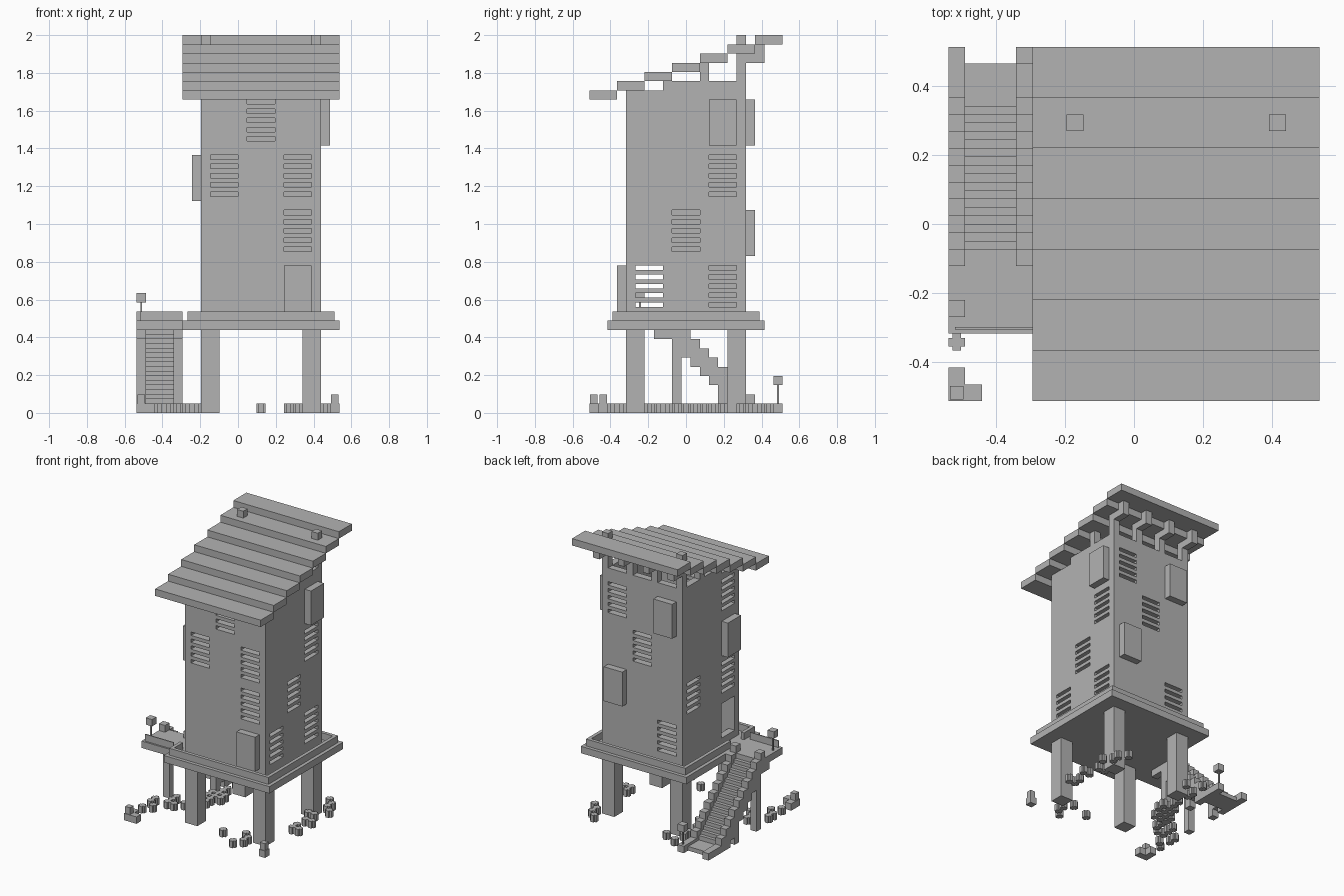
import bpy, bmesh, random
from mathutils import Vector

if "Cube" in bpy.data.objects:
    bpy.data.objects.remove(bpy.data.objects["Cube"])

U = 2 / 41                       # one block of the building grid
ORIGIN = Vector((11, 10.5, 0))   # grid point that sits on the world origin

grey = bpy.data.materials.new("plain_grey")
grey.use_nodes = True
grey.diffuse_color = (0.45, 0.45, 0.45, 1)
grey.node_tree.nodes["Principled BSDF"].inputs["Base Color"].default_value = (0.45, 0.45, 0.45, 1)


def boxes(name, spans):
    """One object from boxes given as (x range, y range, z range) in grid blocks."""
    bm = bmesh.new()
    for span in spans:
        lo = Vector([r[0] for r in span])
        hi = Vector([r[1] for r in span])
        for v in bmesh.ops.create_cube(bm, size=1)["verts"]:
            p = Vector([l + (h - l) * (c + 0.5) for l, h, c in zip(lo, hi, v.co)])
            v.co = (p - ORIGIN) * U
    mesh = bpy.data.meshes.new(name)
    bm.to_mesh(mesh)
    bm.free()
    mesh.materials.append(grey)
    obj = bpy.data.objects.new(name, mesh)
    bpy.context.collection.objects.link(obj)
    return obj


def cut(obj, cutter):
    """Subtract a cutter and throw it away."""
    mod = obj.modifiers.new("cut", "BOOLEAN")
    mod.operation, mod.solver, mod.object = "DIFFERENCE", "EXACT", cutter
    cutter.hide_render = True
    graph = bpy.context.evaluated_depsgraph_get()
    mesh = bpy.data.meshes.new_from_object(obj.evaluated_get(graph))
    obj.modifiers.clear()
    obj.data = mesh
    bpy.data.objects.remove(cutter)


# Tower: each wall is a grid of 3 columns by 4 rows of louvres or panels
BODY_X, BODY_Y = (7, 20), (4, 17)


def cell(wall, col, near, far):
    """x and y ranges of a wall cell, from depth near to depth far outside the wall."""
    along = 4 * col + 1
    xs = (BODY_X[0] + along, BODY_X[0] + along + 3)
    ys = (BODY_Y[0] + along, BODY_Y[0] + along + 3)
    return {"front": (xs, (BODY_Y[0] - far, BODY_Y[0] - near)),
            "back": (xs, (BODY_Y[1] + near, BODY_Y[1] + far)),
            "left": ((BODY_X[1] + near, BODY_X[1] + far), ys),
            "right": ((BODY_X[0] - far, BODY_X[0] - near), ys)}[wall]


LOUVRES = {"front": [(2, 1), (0, 2), (2, 2), (1, 3)],
           "left": [(0, 0), (2, 0), (1, 1), (2, 2)],
           "back": [(0, 0), (1, 2), (2, 3)],
           "right": [(0, 1), (2, 1), (0, 3)]}
PANELS = {"front_door": ("front", 2, 0), "left_shutter": ("left", 2, 3),
          "back_shutter_low": ("back", 2, 1), "back_shutter_high": ("back", 0, 3),
          "right_shutter": ("right", 0, 2)}

tower = boxes("tower_walls", [(BODY_X, BODY_Y, (10, 35))])
cut(tower, boxes("hollow", [((8, 19), (5, 16), (9, 36))]))
holes = [(*cell(wall, col, -1.3, 0.3), (11.5 + 6 * row + i, 12 + 6 * row + i))
         for wall, cells in LOUVRES.items() for col, row in cells for i in range(5)]
holes.append((*cell("right", 0, -1.3, 0.3), (11, 16)))     # open doorway
cut(tower, boxes("openings", holes))

for name, (wall, col, row) in PANELS.items():
    boxes(name, [(*cell(wall, col, 0, 1), (11 + 6 * row, 16 + 6 * row))])

# Roof of overlapping plank steps
for i in range(7):
    boxes(f"roof_plank_{i + 1}", [((5, 22), (3 * i, 3 * i + 3), (34 + i, 35 + i))])

# Posts and rails between the wall top and the roof
posts, rails, brackets = [], [], []
for x in (7, 19):
    posts.append(((x, x + 1), (16, 17), (35, 41)))
    posts.append(((x, x + 1), (12, 13), (35, 38)))
    posts.append(((x, x + 1), (8, 9), (35, 36)))
    rails += [((x, x + 1), (y, y + 3), (35, 36)) for y in (9, 13)]
for x in (11, 15):
    posts.append(((x, x + 1), (16, 17), (35, 39)))
for x in (7, 11, 15, 19):
    brackets.append(((x, x + 1), (17, 19), (38, 39)))
    brackets.append(((x, x + 1), (18, 19), (39, 40)))
rails += [((x, x + 3), (16, 17), (35, 36)) for x in (8, 12, 16)]
boxes("roof_posts", posts)
boxes("roof_rails", rails)
boxes("roof_brackets", brackets)

# Platform with a raised rim, on four legs
boxes("platform", [((5, 22), (2, 19), (9, 10))])
rim = boxes("platform_rim", [((5.5, 21.5), (2.5, 18.5), (10, 11))])
cut(rim, boxes("rim_hollow", [((6, 21), (3, 18), (9.5, 11.5))]))
cut(rim, boxes("rim_gate", [((5, 6.5), (5, 8), (9.5, 11.5))]))
for x, side in ((7, "right"), (18, "left")):
    for y, end in ((4, "front"), (15, "back")):
        boxes(f"{end}_{side}_leg", [((x, x + 2), (y, y + 2), (0, 9))])

# Side landing and its thin rail
boxes("landing", [((0, 5), (4, 9), (9, 10))])
boxes("landing_rail", [((0.4, 5), (4.25, 4.4), (10, 11))])

# Stairs: stepped stringers, supports and fine treads
for x, side in ((0, "outer"), (4, "inner")):
    blocks = [((x, x + 1), (k, k + 1), (max(0, 16 - k), 19 - k)) for k in range(8, 19)]
    blocks.append(((x, x + 1), (7, 8), (8, 9)))
    blocks.append(((x, x + 1), (19, 21), (0, 1)))
    boxes(f"{side}_stringer", blocks)
    boxes(f"{side}_stair_supports", [((x, x + 1), (9, 10), (0, 9)),
                                     ((x, x + 1), (14, 15), (0, 4))])
boxes("stair_treads", [((1, 4), (8.5 + i / 2, 9 + i / 2), (9 - i / 2, 9.75 - i / 2))
                       for i in range(18)])
boxes("stair_foot", [((1, 4), (17, 20), (0, 0.6))])

# Lamps on thin poles
for name, x, y, z in (("landing_lamp", 0, 5, 10), ("stair_lamp", 4, 20, 1)):
    boxes(name, [((x, x + 1), (y, y + 1), (z + 2, z + 3)),
                 ((x + 0.4, x + 0.6), (y + 0.4, y + 0.6), (z, z + 2))])

# Ground plants: small crossed blocks scattered in patches
random.seed(4)
plants = []
PATCHES = [(1, 5, 4), (3, 7, 6), (5, 10, 8), (6, 12, 8), (7, 15, 7), (7, 18, 4),
           (13, 3, 1), (16, 3, 4), (21, 10, 4), (20, 14, 5), (20, 18, 5)]
for cx, cy, count in PATCHES:
    for _ in range(count):
        spread = 0 if count == 1 else 1
        x = min(21, max(0, cx + spread * random.randint(-1, 1)))
        y = min(20, cy + spread * random.randint(-2, 1))
        plants.append(((x, x + 1), (y + 0.25, y + 0.75), (0, 1)))
        plants.append(((x + 0.25, x + 0.75), (y, y + 1), (0, 1)))
boxes("ground_plants", plants)

# Corner rubble
boxes("corner_rubble", [((0, 1), (0, 2), (0, 1)), ((1, 2), (0, 1), (0, 1)),
                        ((0.1, 0.9), (0.1, 0.9), (1, 2)), ((21, 22), (1, 2), (0, 1)),
                        ((21.1, 21.9), (1.1, 1.9), (1, 2))])
